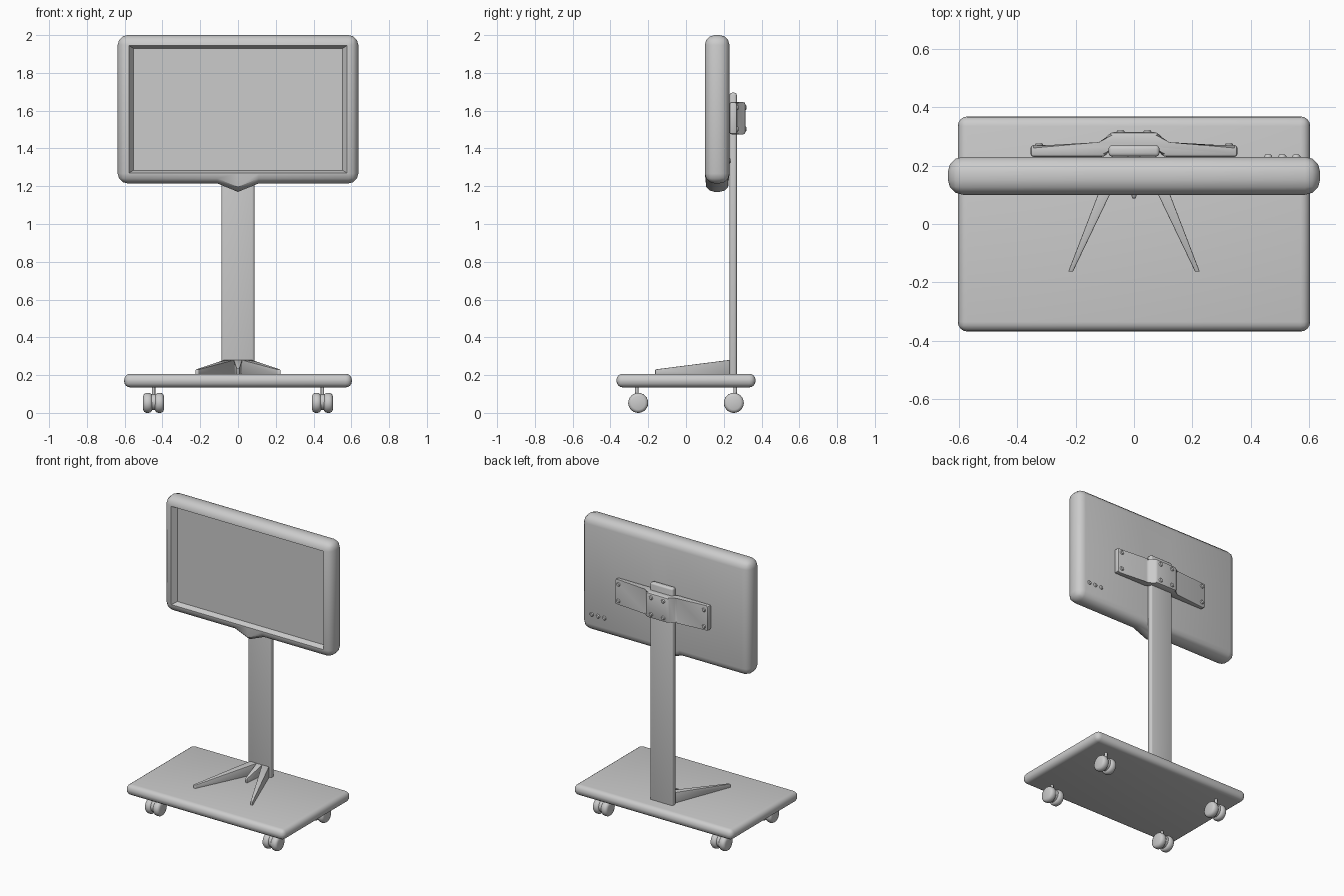
import bpy, bmesh, math
from mathutils import Vector

if "Cube" in bpy.data.objects:
    bpy.data.objects.remove(bpy.data.objects["Cube"])


def finish(name, bm, bevel=0, segs=3):
    if bevel:
        bmesh.ops.bevel(bm, geom=bm.edges[:], offset=bevel, segments=segs,
                        profile=0.5, affect='EDGES', clamp_overlap=True)
    bmesh.ops.recalc_face_normals(bm, faces=bm.faces[:])
    me = bpy.data.meshes.new(name)
    bm.to_mesh(me)
    bm.free()
    ob = bpy.data.objects.new(name, me)
    bpy.context.collection.objects.link(ob)
    return ob


def smooth(ob, angle=35):
    bpy.ops.object.select_all(action='DESELECT')
    ob.select_set(True)
    bpy.context.view_layer.objects.active = ob
    bpy.ops.object.shade_smooth_by_angle(angle=math.radians(angle))


def box_bm(lo, hi):
    bm = bmesh.new()
    bmesh.ops.create_cube(bm, size=1)
    for v in bm.verts:
        v.co = Vector([lo[i] + (v.co[i] + 0.5) * (hi[i] - lo[i]) for i in range(3)])
    return bm


def box(name, lo, hi, bevel, segs=3):
    ob = finish(name, box_bm(lo, hi), bevel, segs)
    smooth(ob)
    return ob


def prism_bm(bottom, top):
    """Solid joining two matching loops of points."""
    bm = bmesh.new()
    a = [bm.verts.new(p) for p in bottom]
    b = [bm.verts.new(p) for p in top]
    n = len(a)
    bm.faces.new(a)
    bm.faces.new(b[::-1])
    for i in range(n):
        bm.faces.new((a[i], b[i], b[(i + 1) % n], a[(i + 1) % n]))
    return bm


def lathe(name, profile, centre, axis, n=24):
    """Spin (radius, offset) pairs about an axis; ends are capped."""
    bm = bmesh.new()
    rot = Vector((0, 0, 1)).rotation_difference(Vector(axis))
    rings = []
    for r, h in profile:
        rings.append([bm.verts.new(Vector(centre) + rot @ Vector(
            (r * math.cos(2 * math.pi * i / n), r * math.sin(2 * math.pi * i / n), h)))
            for i in range(n)])
    for p, q in zip(rings, rings[1:]):
        for i in range(n):
            bm.faces.new((p[i], p[(i + 1) % n], q[(i + 1) % n], q[i]))
    bm.faces.new(rings[0])
    bm.faces.new(rings[-1])
    ob = finish(name, bm)
    smooth(ob, 50)
    return ob


# Base platform
box("base", (-0.603, -0.368, 0.135), (0.603, 0.368, 0.207), 0.033, 4)

# Column
box("column", (-0.087, 0.231, 0.19), (0.087, 0.269, 1.695), 0.012, 3)

# Screen housing, with the lower edge pulled down to a point in the middle
bm = box_bm((-0.637, 0.1, 1.215), (0.637, 0.23, 2.0))
bmesh.ops.bevel(bm, geom=bm.edges[:], offset=0.052, segments=3, profile=0.5, affect='EDGES')
for x in (-0.11, 0, 0.11):
    bmesh.ops.bisect_plane(bm, geom=bm.verts[:] + bm.edges[:] + bm.faces[:],
                           plane_co=(x, 0, 0), plane_no=(1, 0, 0))
for v in bm.verts:
    if abs(v.co.x) < 0.01 and v.co.z < 1.26:
        v.co.z -= 0.045
screen = finish("screen_housing", bm)

# Recessed display with sloping walls
def rect(hx, z0, z1, y):
    return [(-hx, y, z0), (hx, y, z0), (hx, y, z1), (-hx, y, z1)]

k = 0.024 / 0.035
cutter = finish("display_cutter", prism_bm(
    rect(0.578 + 0.02 * k, 1.262, 1.953, 0.08), rect(0.554, 1.284, 1.93, 0.135)))
cutter.hide_render = True
cutter.hide_viewport = True
mod = screen.modifiers.new("display_recess", 'BOOLEAN')
mod.object = cutter
mod.operation = 'DIFFERENCE'
mod.solver = 'EXACT'
smooth(screen)

# Wall bracket, stepped around the column
outer = [(-0.354, 0.27), (-0.115, 0.27), (-0.08, 0.314), (0.08, 0.314), (0.115, 0.27), (0.354, 0.27)]
inner = [(0.354, 0.23), (0.1, 0.23), (0.066, 0.274), (-0.066, 0.274), (-0.1, 0.23), (-0.354, 0.23)]
loop = outer + inner
bracket = finish("mount_bracket", prism_bm([(x, y, 1.475) for x, y in loop],
                                           [(x, y, 1.645) for x, y in loop]), 0.01, 2)
smooth(bracket)

# Bracket bolts and rear buttons
stud = [(0.014, -0.006), (0.014, 0.002), (0.010, 0.007)]
for x, y in ((0.325, 0.27), (0.046, 0.314)):
    for s in (-1, 1):
        for z in (1.503, 1.617):
            lathe("bracket_bolt", stud, (s * x, y, z), (0, 1, 0), 12)
for x in (0.459, 0.507, 0.555):
    lathe("rear_button", stud, (x, 0.23, 1.335), (0, 1, 0), 12)


# Tapered support fins at the foot of the column
def fin(name, x0, x1, y1, w0, w1, z1):
    y0 = 0.235
    plan = [(x0 - w0, y0), (x0 + w0, y0), (x1 + w1, y1), (x1 - w1, y1)]
    tops = (0.281, 0.281, z1, z1)
    ob = finish(name, prism_bm([(x, y, 0.195) for x, y in plan],
                               [(x, y, z) for (x, y), z in zip(plan, tops)]), 0.003, 2)
    smooth(ob)


fin("left_fin", -0.045, -0.217, -0.163, 0.027, 0.008, 0.23)
fin("right_fin", 0.045, 0.217, -0.163, 0.027, 0.008, 0.23)
fin("centre_fin", 0, 0, 0.088, 0.022, 0.007, 0.235)

# Twin-wheel casters
wheel = [(0.036, -0.024), (0.046, -0.020), (0.052, -0.011), (0.053, 0),
         (0.052, 0.011), (0.046, 0.020), (0.036, 0.024)]
for sx in (-1, 1):
    for sy in (-1, 1):
        x, y = sx * 0.447, sy * 0.253
        for d in (-0.031, 0.031):
            lathe("caster_wheel", wheel, (x + d, y, 0.056), (1, 0, 0))
        lathe("caster_hub", [(0.042, -0.012), (0.042, 0.012)], (x, y, 0.058), (1, 0, 0))
        lathe("caster_stem", [(0.009, 0.06), (0.009, 0.145)], (x, y + sy * 0.008, 0), (0, 0, 1), 12)

# Drop the model exactly onto the ground
for ob in bpy.data.objects:
    ob.location.z -= 0.003 if ob.name.startswith("caster_wheel") else 0
